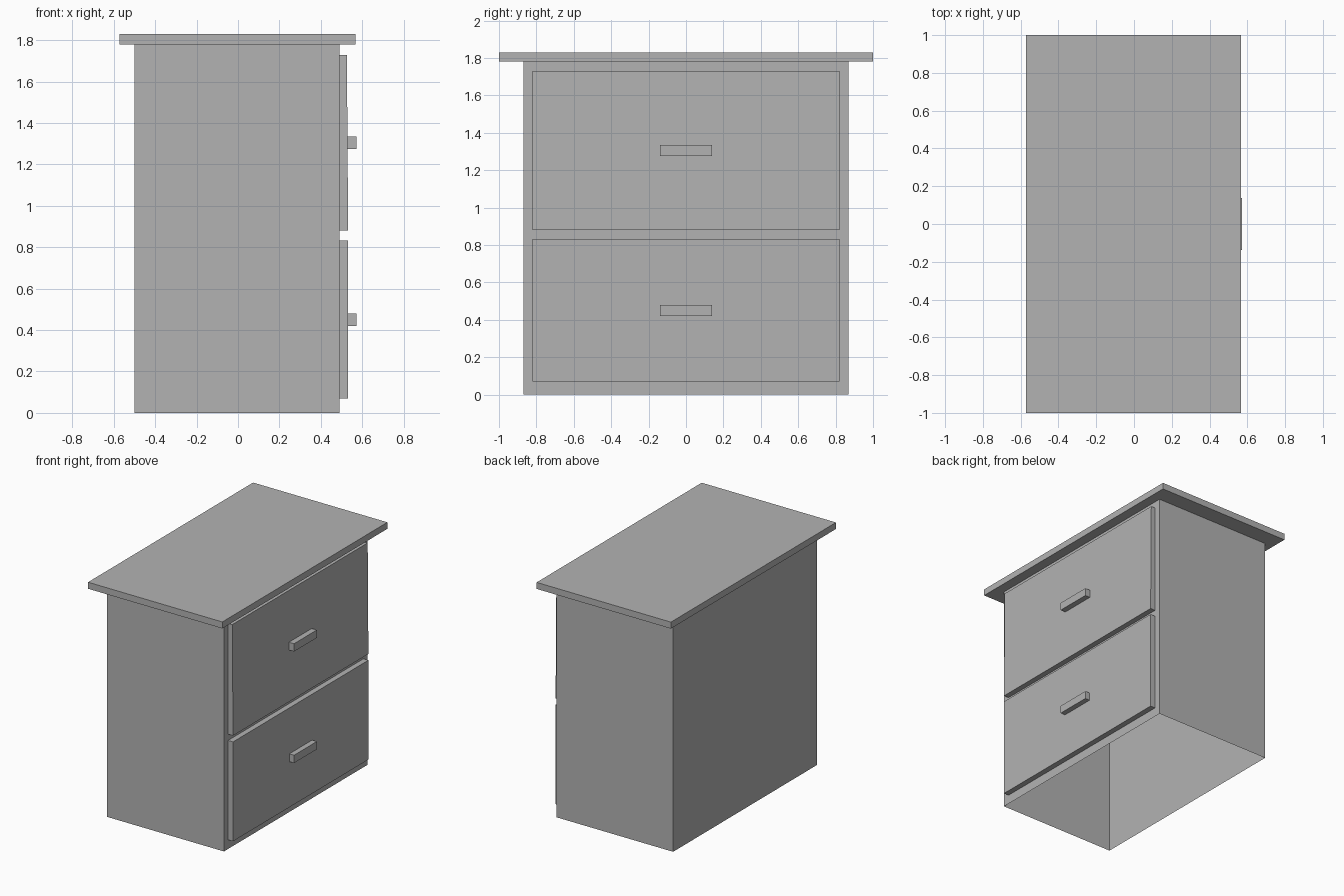
import bpy
import bmesh
from mathutils import Vector

default = bpy.data.objects.get("Cube")
if default:
    bpy.data.objects.remove(default, do_unlink=True)

# Single grey finish
grey = bpy.data.materials.new("plain_grey")
grey.use_nodes = True
colour = (0.45, 0.45, 0.45, 1)
grey.diffuse_color = colour
grey.node_tree.nodes["Principled BSDF"].inputs["Base Color"].default_value = colour


def box(name, low, high, open_bottom=False, lean=0):
    """Box between two corners; lean pulls the upper outer edge back in x."""
    low, high = Vector(low), Vector(high)
    size, centre = high - low, (low + high) / 2
    bm = bmesh.new()
    bmesh.ops.create_cube(bm, size=1)
    for v in bm.verts:
        if v.co.x > 0 and v.co.z > 0:
            v.co.x -= lean / size.x
        v.co = v.co * size + centre
    if open_bottom:
        bm.normal_update()
        under = [f for f in bm.faces if f.normal.z < -0.9]
        bmesh.ops.delete(bm, geom=under, context="FACES_ONLY")
    mesh = bpy.data.meshes.new(name)
    bm.to_mesh(mesh)
    bm.free()
    mesh.materials.append(grey)
    obj = bpy.data.objects.new(name, mesh)
    bpy.context.collection.objects.link(obj)
    return obj


# Cabinet shell, open underneath, and overhanging top
box("cabinet_body", (-0.5, -0.87, 0), (0.49, 0.87, 1.78), open_bottom=True)
box("cabinet_top", (-0.572, -1, 1.78), (0.567, 1, 1.83))

# Drawer fronts on the +x side, each with a bar handle
for name, bottom, top, handle_z, lean in (
    ("lower", 0.07, 0.832, 0.45, 0),
    ("upper", 0.88, 1.73, 1.305, 0.006),
):
    box(name + "_drawer", (0.49, -0.82, bottom), (0.532, 0.82, top), lean=lean)
    box(name + "_handle", (0.527, -0.138, handle_z - 0.03),
        (0.572, 0.138, handle_z + 0.03))
